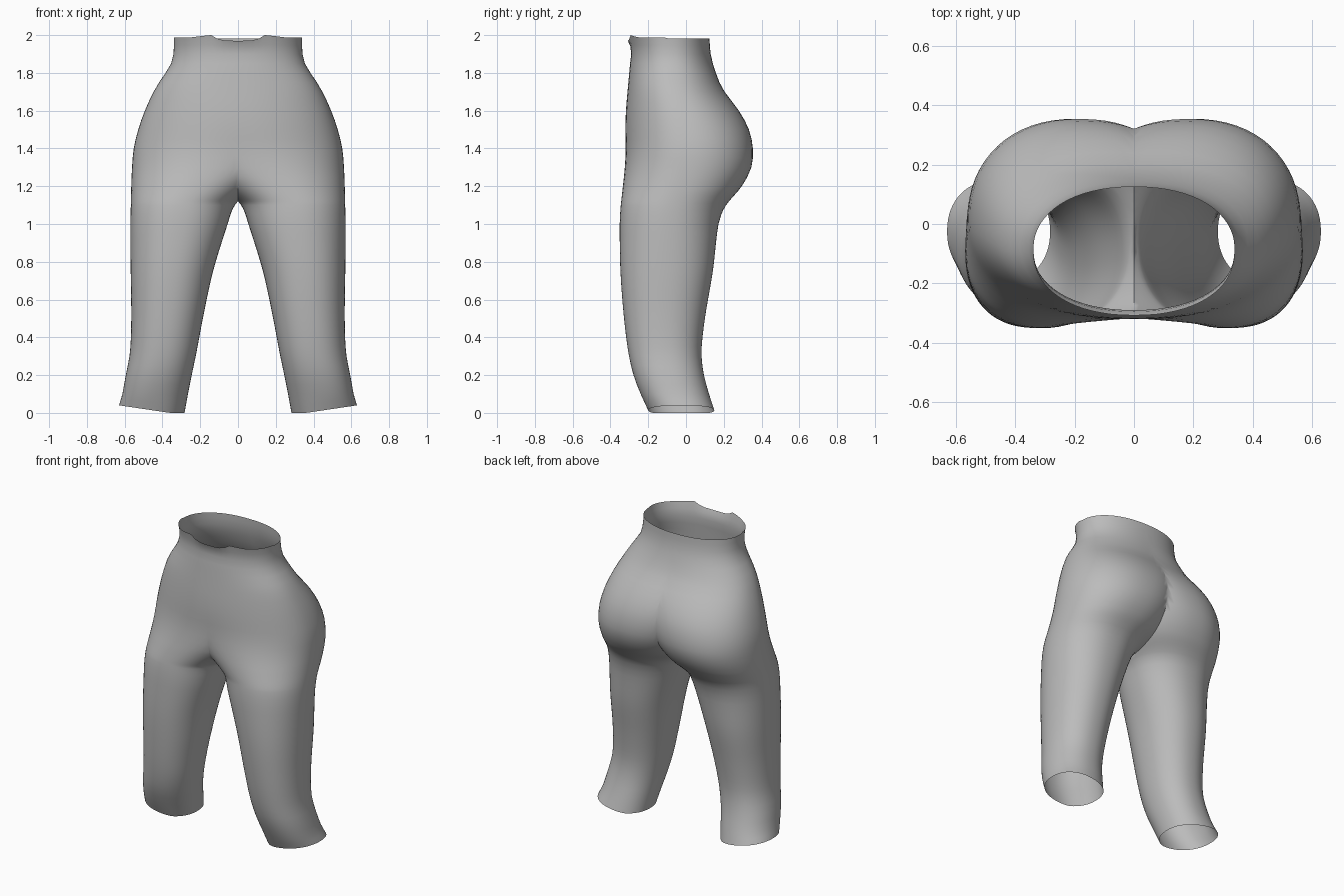
import bpy, bmesh, math

if "Cube" in bpy.data.objects:
    bpy.data.objects.remove(bpy.data.objects["Cube"])

# height, outer x, inner x (front half), inner x (back half), front y, back y
# a negative inner x means the section is cut off at the centre plane
KEYS = [
    (0.00, 0.630, 0.283, 0.283, -0.200, 0.150),
    (0.10, 0.612, 0.265, 0.265, -0.240, 0.122),
    (0.20, 0.594, 0.245, 0.245, -0.278, 0.095),
    (0.32, 0.572, 0.220, 0.220, -0.305, 0.082),
    (0.50, 0.565, 0.186, 0.186, -0.328, 0.100),
    (0.75, 0.568, 0.132, 0.132, -0.347, 0.142),
    (1.00, 0.569, 0.055, 0.055, -0.351, 0.172),
    (1.08, 0.568, 0.028, 0.028, -0.347, 0.200),
    (1.12, 0.567, 0.000, 0.000, -0.343, 0.228),
    (1.20, 0.565, -0.13, -0.08, -0.334, 0.295),
    (1.30, 0.561, -0.32, -0.14, -0.324, 0.346),
    (1.40, 0.552, -0.45, -0.19, -0.319, 0.354),
    (1.50, 0.528, -0.50, -0.23, -0.321, 0.333),
    (1.60, 0.493, -0.49, -0.28, -0.318, 0.280),
    (1.72, 0.436, -0.436, -0.33, -0.308, 0.192),
    (1.85, 0.354, -0.354, -0.34, -0.296, 0.142),
    (1.92, 0.340, -0.340, -0.340, -0.290, 0.128),
    (2.00, 0.340, -0.340, -0.340, -0.308, 0.125),
]
SIDES = 64
POWER = 2 / 2.2


def sample(z):
    """Smooth (Hermite) interpolation of the section table."""
    i = 0
    while i < len(KEYS) - 2 and z > KEYS[i + 1][0]:
        i += 1
    a, b = KEYS[i], KEYS[i + 1]
    p, q = KEYS[max(i - 1, 0)], KEYS[min(i + 2, len(KEYS) - 1)]
    h = b[0] - a[0]
    t = (z - a[0]) / h
    out = []
    for k in range(1, 6):
        m0 = (b[k] - p[k]) / (b[0] - p[0]) * h
        m1 = (q[k] - a[k]) / (q[0] - a[0]) * h
        out.append((2*t**3 - 3*t**2 + 1) * a[k] + (t**3 - 2*t**2 + t) * m0
                   + (3*t**2 - 2*t**3) * b[k] + (t**3 - t**2) * m1)
    return out


def section(z):
    """Ring of points around one leg / half of the hips."""
    xo, xf, xb, yf, yb = sample(z)
    cy = (yf + yb) / 2
    pts = []
    for i in range(SIDES):
        a = 2 * math.pi * i / SIDES
        c, s = math.cos(a), math.sin(a)
        xi = xb if s > 0 else xf
        cx, hw = (xo + xi) / 2, (xo - xi) / 2
        depth = yb - cy
        x = cx + hw * math.copysign(abs(c) ** POWER, c)
        y = cy + depth * math.copysign(abs(s) ** POWER, s)
        if x < 1e-4:  # stop at the centre plane
            v = max(0.0, 1 - abs(cx / hw) ** 2.2) ** (1 / 2.2)
            x, y = 0.0, cy + math.copysign(depth * v, s)
        zz = z
        if z < 0.1:   # sloping leg hem
            zz += 0.04 * max(0, (x - 0.36) / 0.27) * (1 - z / 0.1)
        if z > 1.93:  # uneven waist hem
            w = (z - 1.93) / 0.07
            dip = 0.03 * max(0, 1 - (x / 0.14) ** 4) if s < 0 else 0.018
            if s < 0 and x > 0.15:
                dip = 0.012 * min(1, (x - 0.15) / 0.1)
            zz -= dip * w
        pts.append((x, y, zz))
    return pts


# half of the trousers, lofted through the sections
heights = [0.05 * i for i in range(41)] + [1.075, 1.11, 1.12, 1.13, 1.14, 1.165, 1.18, 1.225]
bm = bmesh.new()
rings = [[bm.verts.new(p) for p in section(z)] for z in sorted(heights)]
for lo, hi in zip(rings, rings[1:]):
    for i in range(SIDES):
        j = (i + 1) % SIDES
        quad = (lo[i], lo[j], hi[j], hi[i])
        if any(v.co.x > 1e-6 for v in quad):
            bm.faces.new(quad)
bmesh.ops.remove_doubles(bm, verts=bm.verts[:], dist=1e-5)
bmesh.ops.delete(bm, geom=[v for v in bm.verts if not v.link_faces], context='VERTS')

mesh = bpy.data.meshes.new("trousers")
bm.to_mesh(mesh)
bm.free()
trousers = bpy.data.objects.new("trousers", mesh)
bpy.context.collection.objects.link(trousers)

# plain grey cloth
cloth = bpy.data.materials.new("grey cloth")
cloth.diffuse_color = (0.5, 0.5, 0.5, 1)
cloth.use_nodes = True
cloth.node_tree.nodes["Principled BSDF"].inputs["Base Color"].default_value = cloth.diffuse_color
mesh.materials.append(cloth)

# mirror to the other leg and smooth
bpy.context.view_layer.objects.active = trousers
trousers.select_set(True)
mirror = trousers.modifiers.new("other half", 'MIRROR')
mirror.use_clip = True
mirror.merge_threshold = 0.0005
bpy.ops.object.modifier_apply(modifier=mirror.name)
bpy.ops.object.shade_smooth_by_angle(angle=math.radians(60))
